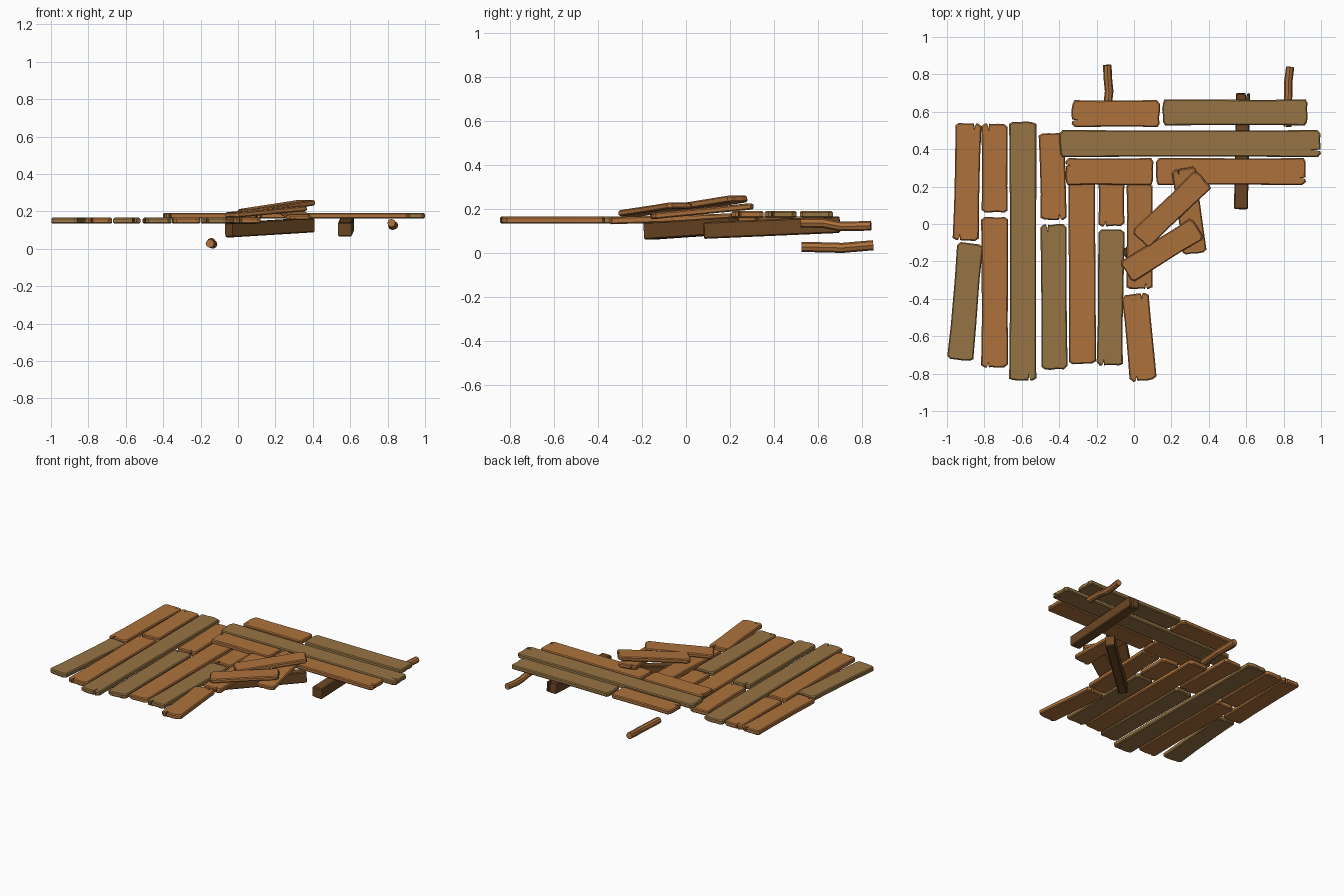
import bpy, random
from mathutils import Vector

random.seed(4)
if "Cube" in bpy.data.objects:
    bpy.data.objects.remove(bpy.data.objects["Cube"])


def material(name, rgb):
    m = bpy.data.materials.new(name)
    m.use_nodes = True
    m.diffuse_color = (*rgb, 1)
    bsdf = m.node_tree.nodes["Principled BSDF"]
    bsdf.inputs["Base Color"].default_value = (*rgb, 1)
    bsdf.inputs["Roughness"].default_value = 0.9
    return m


orange = material("warm_wood", (0.42, 0.168, 0.046))
olive = material("weathered_wood", (0.305, 0.175, 0.058))
dark = material("dark_wood", (0.15, 0.064, 0.018))


def end_outline(half, rough, crack):
    """Points (inward offset, across) of one worn end, from -half to half."""
    pts = [(rough * random.uniform(0.8, 1.4), -half)]
    for k in (-0.75, -0.3, 0.25, 0.72):
        pts.append((rough * random.uniform(0, 0.45), k * half))
    pts.append((rough * random.uniform(0.8, 1.4), half))
    if crack:
        c = random.choice((-0.5, 0.5)) * half
        pts += [(0.003, c - 0.006), (crack, c), (0.003, c + 0.006)]
    return sorted(pts, key=lambda p: p[1])


def plank(name, mat, start, end, width, thick=0.032, rough=0.015, cracks=(0, 0)):
    """Chamfered board between two end centres, with worn and split ends."""
    a, b = Vector(start), Vector(end)
    length = (b - a).length
    along = (b - a).normalized()
    side = Vector((0, 0, 1)).cross(along).normalized()
    up = along.cross(side)
    half = width / 2

    # Outline runs around the first end, one edge, the far end, the other edge
    outline = [(u, v) for u, v in end_outline(half, rough, cracks[0])]
    wobble = rough * 0.3
    outline += [(length * f, half - random.uniform(0, wobble)) for f in (0.3, 0.7)]
    outline += [(length - u, v) for u, v in reversed(end_outline(half, rough, cracks[1]))]
    outline += [(length * f, -half + random.uniform(0, wobble)) for f in (0.7, 0.3)]

    # Four stacked rings give chamfered upper and lower edges
    ch = 0.006
    verts, faces = [], []
    n = len(outline)
    for z, inset in ((-thick / 2, ch), (-thick / 2 + ch, 0), (thick / 2 - ch, 0), (thick / 2, ch)):
        su, sv = 1 - 2 * inset / length, 1 - inset / half
        for u, v in outline:
            u = length / 2 + (u - length / 2) * su
            verts.append(a + along * u + side * v * sv + up * z)
    for r in range(3):
        for i in range(n):
            j = (i + 1) % n
            faces.append((r * n + i, r * n + j, r * n + n + j, r * n + n + i))
    faces += [tuple(reversed(range(n))), tuple(range(3 * n, 4 * n))]
    mesh = bpy.data.meshes.new(name)
    mesh.from_pydata(verts, [], faces)
    mesh.materials.append(mat)
    ob = bpy.data.objects.new(name, mesh)
    bpy.context.collection.objects.link(ob)
    return ob


def pole(name, points, radius):
    """Crooked eight-sided stick."""
    cu = bpy.data.curves.new(name, "CURVE")
    cu.dimensions = "3D"
    cu.bevel_depth = radius
    cu.bevel_resolution = 2
    cu.use_fill_caps = True
    sp = cu.splines.new("POLY")
    sp.points.add(len(points) - 1)
    for p, co in zip(sp.points, points):
        p.co = (*co, 1)
    sp.use_smooth = False
    cu.materials.append(orange)
    bpy.context.collection.objects.link(bpy.data.objects.new(name, cu))


# Lengthwise deck: back x, back y, front x, front y, width, wood, cracks
deck = [
    (-0.885, 0.54, -0.90, -0.09, 0.14, orange, (0.03, 0.03)),
    (-0.875, -0.10, -0.93, -0.73, 0.14, olive, (0, 0)),
    (-0.745, 0.54, -0.745, 0.06, 0.14, orange, (0.04, 0)),
    (-0.745, 0.04, -0.745, -0.77, 0.145, orange, (0, 0.03)),
    (-0.595, 0.55, -0.595, -0.84, 0.145, olive, (0, 0.04)),
    (-0.44, 0.49, -0.43, 0.02, 0.14, orange, (0, 0.03)),
    (-0.43, 0, -0.425, -0.78, 0.14, olive, (0.04, 0)),
    (-0.28, 0.33, -0.275, -0.75, 0.145, orange, (0, 0)),
    (-0.12, 0.24, -0.12, -0.015, 0.14, orange, (0, 0.03)),
    (-0.12, -0.025, -0.13, -0.76, 0.14, olive, (0, 0.03)),
    (0.005, -0.37, 0.05, -0.84, 0.145, orange, (0.03, 0.03)),
]
for i, (x0, y0, x1, y1, w, m, c) in enumerate(deck):
    plank(f"deck_plank_{i + 1}", m, (x0, y0, 0.15), (x1, y1, 0.15), w, cracks=c)
plank("raised_deck_plank", orange, (0.03, 0.22, 0.165), (0.03, -0.35, 0.147), 0.14,
      cracks=(0, 0.03))

# Crosswise walkway: left x, right x, y, width, wood, cracks
walk = [
    (-0.335, 0.14, 0.59, 0.145, orange, (0.03, 0)),
    (0.15, 0.93, 0.597, 0.14, olive, (0, 0)),
    (-0.40, 1.0, 0.43, 0.145, olive, (0, 0.05)),
    (-0.37, 0.105, 0.28, 0.145, orange, (0.03, 0)),
    (0.115, 0.92, 0.28, 0.145, orange, (0, 0.03)),
]
for i, (x0, x1, y, w, m, c) in enumerate(walk):
    plank(f"walkway_plank_{i + 1}", m, (x0, y, 0.176), (x1, y, 0.176), w, 0.03, cracks=c)

# Loose boards piled at the inner corner
plank("loose_plank_top", orange, (0.03, -0.085, 0.195), (0.375, 0.245, 0.248), 0.13, 0.03)
plank("loose_plank_front", orange, (-0.045, -0.26, 0.18), (0.345, -0.02, 0.217), 0.13, 0.028)
plank("loose_plank_under", orange, (0.325, -0.16, 0.168), (0.265, 0.30, 0.213), 0.13, 0.028,
      cracks=(0, 0.03))

# Support beams beneath
plank("diagonal_beam", dark, (-0.05, -0.17, 0.1), (0.39, 0.22, 0.127), 0.06, 0.078, 0.001)
plank("cross_beam", dark, (0.572, 0.08, 0.103), (0.583, 0.70, 0.13), 0.075, 0.076, 0.004,
      cracks=(0, 0.03))

# Crooked sticks
pole("fallen_stick", [(-0.15, 0.525, 0.028), (-0.145, 0.6, 0.027), (-0.133, 0.71, 0.024),
                      (-0.14, 0.78, 0.03), (-0.143, 0.85, 0.036)], 0.023)
pole("walkway_stick", [(0.82, 0.52, 0.138), (0.822, 0.62, 0.137), (0.825, 0.7, 0.122),
                       (0.825, 0.76, 0.122), (0.835, 0.84, 0.125)], 0.022)
